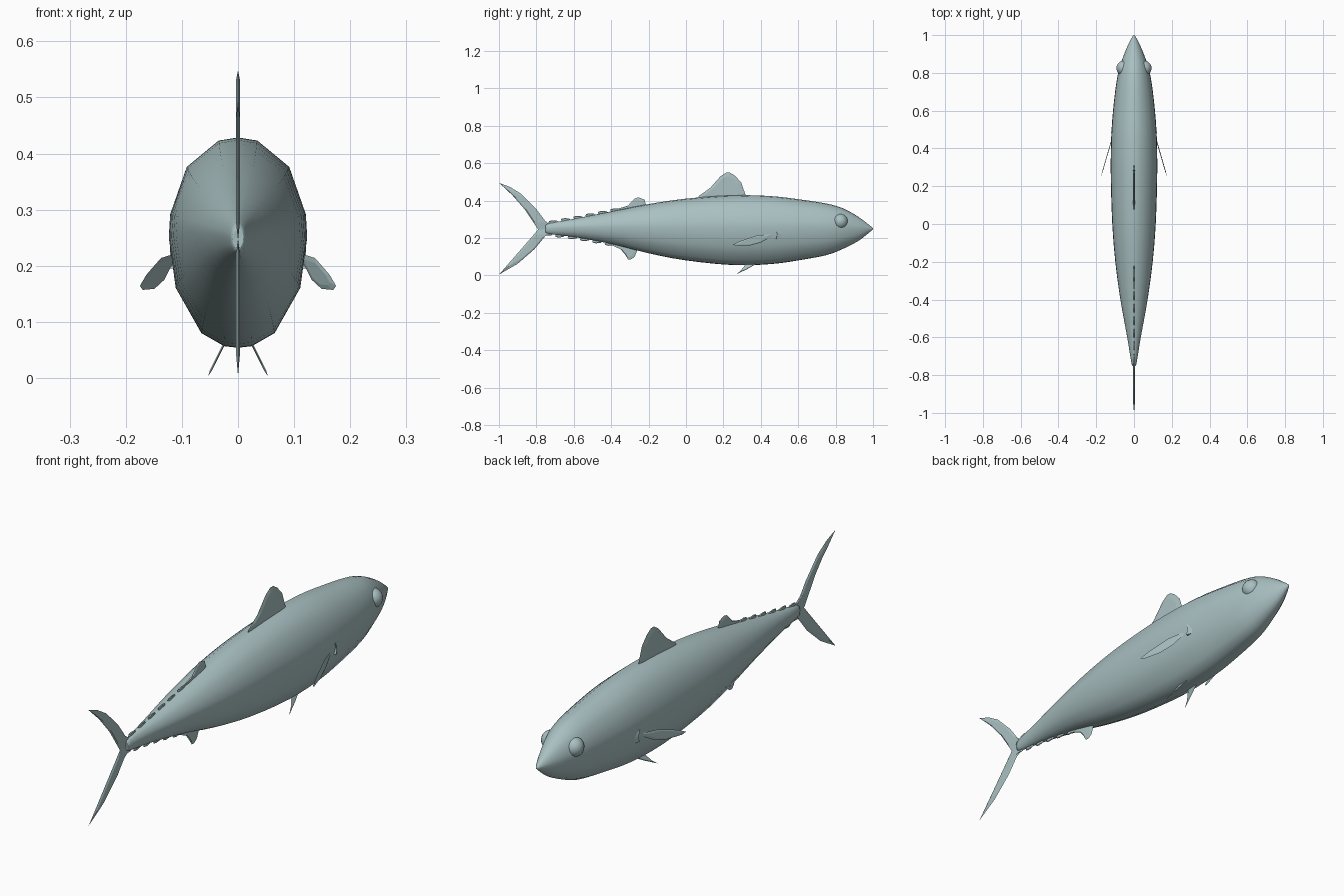
import bpy, bmesh, math
from mathutils import Vector

if "Cube" in bpy.data.objects:
    bpy.data.objects.remove(bpy.data.objects["Cube"])

skin = bpy.data.materials.new("grey_teal_skin")
COLOUR = (0.40, 0.53, 0.54, 1)
skin.use_nodes = True
skin.diffuse_color = COLOUR
skin.node_tree.nodes["Principled BSDF"].inputs["Base Color"].default_value = COLOUR


def finish(name, bm, smooth=True):
    bmesh.ops.recalc_face_normals(bm, faces=bm.faces)
    mesh = bpy.data.meshes.new(name)
    bm.to_mesh(mesh)
    bm.free()
    mesh.materials.append(skin)
    obj = bpy.data.objects.new(name, mesh)
    bpy.context.collection.objects.link(obj)
    if smooth:
        mesh.shade_smooth()
    return obj


def spline(points, steps, closed=False):
    """Catmull-Rom curve through the points."""
    pts = [Vector(p) for p in points]
    n, out = len(pts), []
    for i in range(n - 1):
        b, c = pts[i], pts[i + 1]
        a = pts[i - 1] if i else b
        d = pts[min(i + 2, n - 1)]
        for k in range(steps):
            t = k / steps
            out.append(b + (c - a) * t / 2 + (a * 2 - b * 5 + c * 4 - d) * t * t / 2
                       + (b * 3 - a - c * 3 + d) * t ** 3 / 2)
    return out + [pts[-1]]


# Body stations: (y, top, bottom, half width)
STATIONS = spline([
    (-0.75, .262, .236, .008), (-0.735, .277, .222, .014), (-0.6, .302, .205, .036),
    (-0.4, .342, .168, .072), (-0.2, .381, .118, .099), (0, .410, .080, .115),
    (0.25, .428, .055, .123), (0.45, .424, .060, .121), (0.6, .407, .080, .111),
    (0.75, .384, .108, .093), (0.84, .358, .142, .073), (0.92, .314, .183, .044),
    (0.975, .273, .225, .018), (1.0, .252, .246, .003)], 3)

# Right half of the cross-section, from top to bottom, in unit coordinates
SECTION = [(0, 1), (.28, .97), (.74, .72), (.98, .27), (1, .05), (.9, -.43),
           (.53, -.86), (.2, -.985), (0, -1)]
RING = SECTION + [(-x, z) for x, z in SECTION[-2:0:-1]]

bm = bmesh.new()
rings = [[bm.verts.new((x * w, y, (top + low) / 2 + z * (top - low) / 2)) for x, z in RING]
         for y, top, low, w in STATIONS]
for a, b in zip(rings, rings[1:]):
    for i in range(len(RING)):
        j = (i + 1) % len(RING)
        bm.faces.new((a[i], a[j], b[j], b[i]))
bm.faces.new(rings[0])
bm.faces.new(rings[-1])
finish("body", bm)


def body_at(y):
    """Top and bottom height of the body at y."""
    for a, b in zip(STATIONS, STATIONS[1:]):
        if y <= b[0]:
            m = a.lerp(b, (y - a[0]) / (b[0] - a[0]))
            return m[1], m[2]


def fin(name, outline, thickness=.004, place=lambda y, z: (0, y, z), side=Vector((1, 0, 0))):
    """Thin blade with a sharp rim and a slightly raised middle on each side."""
    bm = bmesh.new()
    rim = [Vector(place(*p)) for p in outline]
    centre = sum(rim, Vector()) / len(rim)
    edge = [bm.verts.new(p) for p in rim]
    for s in (1, -1):
        inner = [bm.verts.new(p.lerp(centre, .3) + side * s * thickness) for p in rim]
        for i in range(len(rim)):
            j = (i + 1) % len(rim)
            bm.faces.new((edge[i], edge[j], inner[j], inner[i]))
        bm.faces.new(inner)
    return finish(name, bm, smooth=False)


# Fins along the midline
fin("first_dorsal_fin", [(.06, .405), (.07, .425), (.13, .468), (.185, .53), (.215, .549),
                         (.235, .549), (.262, .532), (.295, .497), (.32, .425), (.3, .41)])
fin("second_dorsal_fin", [(-.36, .335), (-.36, .357), (-.31, .373), (-.275, .41), (-.255, .417),
                          (-.222, .405), (-.215, .38), (-.22, .365)], .003)
fin("anal_fin", [(-.41, .18), (-.40, .162), (-.35, .14), (-.325, .11), (-.31, .086), (-.295, .085),
                 (-.275, .098), (-.262, .13), (-.27, .15)], .003)

# Crescent tail, one lobe above and one below
fin("upper_tail_lobe", [(-.70, .25), (-.745, .28), (-.80, .354), (-.88, .435), (-.94, .472),
                        (-1, .495), (-.93, .43), (-.86, .35), (-.79, .245)], .004)
fin("lower_tail_lobe", [(-.70, .25), (-.74, .225), (-.81, .14), (-.90, .062),
                        (-1, .004), (-.89, .13), (-.79, .245)], .004)

# Finlets towards the tail
for i in range(6):
    y = -.375 - i * .066
    for name, row, sign, shift in (("upper_finlet", 0, 1, 0), ("lower_finlet", 1, -1, -.03)):
        y0 = y + shift
        shape = [(.028, -.008), (.015, .006), (-.01, .013), (-.028, .012), (-.03, .004), (-.015, -.008)]
        fin(f"{name}_{i + 1}",
            [(y0 + dy, body_at(max(y0 + dy, -.75))[row] + sign * dz) for dy, dz in shape], .003)

for s, label in ((1, "left"), (-1, "right")):
    # Pectoral fin sweeps out and back from the flank
    fin(label + "_pectoral_fin",
        [(.47, .222), (.38, .214), (.29, .184), (.25, .164), (.268, .157), (.34, .159),
         (.40, .175), (.455, .206)], .002,
        lambda y, z: (s * (.114 + (.46 - y) * .29), y, z), Vector((1, .3, 0)).normalized())
    # Pelvic fin splays down from the belly
    fin(label + "_pelvic_fin",
        [(.385, .066), (.33, .035), (.265, .003), (.29, .022), (.325, .066)], .002,
        lambda y, z: (s * (.055 - z * .5), y, z))
    # Eye bulging slightly from the head
    bm = bmesh.new()
    bmesh.ops.create_uvsphere(bm, u_segments=20, v_segments=12, radius=.04)
    eye = finish(label + "_eye", bm)
    eye.location = (s * .053, .825, .288)
    # Fold of the gill cover just ahead of the pectoral fin
    bm = bmesh.new()
    arc = spline([(.483, .245), (.492, .222), (.487, .195)], 4)
    rows = [[bm.verts.new((s * x, y + dy, z)) for x, dy in ((.112, .02), (.121, -.004), (.112, -.006))]
            for y, z in arc]
    for a, b in zip(rows, rows[1:]):
        for i in range(3):
            j = (i + 1) % 3
            bm.faces.new((a[i], a[j], b[j], b[i]))
    bm.faces.new(rows[0])
    bm.faces.new(rows[-1])
    finish(label + "_gill_fold", bm, smooth=False)
